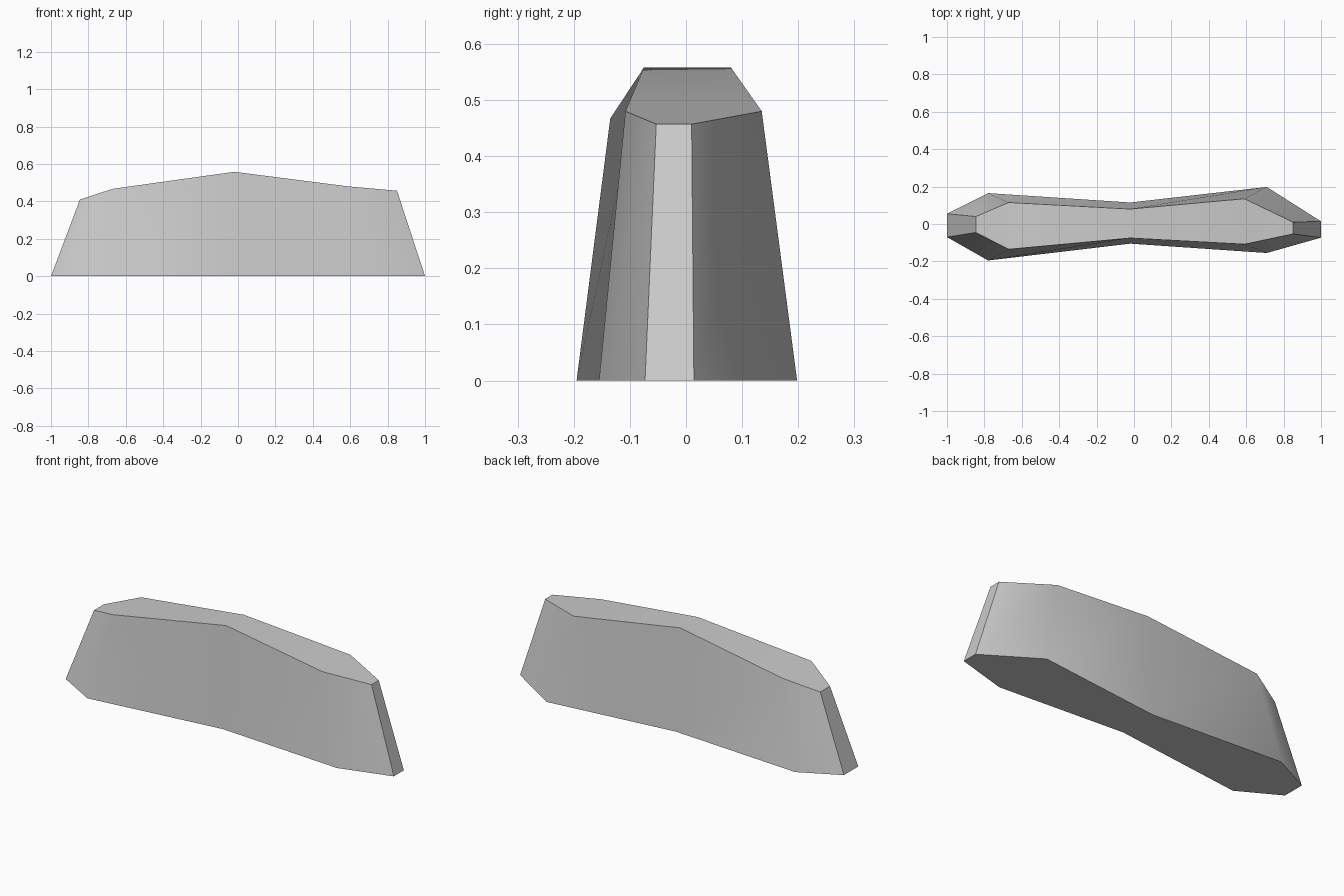
import bpy
import bmesh
import math

if "Cube" in bpy.data.objects:
    bpy.data.objects.remove(bpy.data.objects["Cube"], do_unlink=True)

# Plain grey material
GREY = (0.6, 0.6, 0.6, 1.0)
mat = bpy.data.materials.new("stone_grey")
mat.use_nodes = True
mat.diffuse_color = GREY
mat.node_tree.nodes["Principled BSDF"].inputs["Base Color"].default_value = GREY

# Cross-sections along the length: x, front y, back y, z
BASE = [(-1.0, -0.07, 0.055, 0), (-0.78, -0.195, 0.165, 0), (-0.02, -0.105, 0.115, 0),
        (0.71, -0.155, 0.198, 0), (1.0, -0.073, 0.014, 0)]
TOP = [(-0.845, -0.045, 0.04, 0.41), (-0.67, -0.135, 0.115, 0.467), (-0.02, -0.075, 0.08, 0.558),
       (0.59, -0.108, 0.135, 0.48), (0.85, -0.053, 0.01, 0.457)]


def rails(bm, sections):
    """Front and back rows of vertices for one outline."""
    front = [bm.verts.new((x, f, z)) for x, f, b, z in sections]
    back = [bm.verts.new((x, b, z)) for x, f, b, z in sections]
    return front, back


bm = bmesh.new()
base_front, base_back = rails(bm, BASE)
top_front, top_back = rails(bm, TOP)

# Underside
base_loop = base_front + base_back[::-1]
top_loop = top_front + top_back[::-1]
bm.faces.new(base_loop[::-1])

# Bent top, one strip per section
for i in range(len(TOP) - 1):
    bm.faces.new((top_front[i], top_front[i + 1], top_back[i + 1], top_back[i]))

# Sloping sides and end caps
count = len(base_loop)
for i in range(count):
    j = (i + 1) % count
    bm.faces.new((base_loop[i], base_loop[j], top_loop[j], top_loop[i]))

bmesh.ops.recalc_face_normals(bm, faces=bm.faces)
mesh = bpy.data.meshes.new("tapered_block")
bm.to_mesh(mesh)
bm.free()
mesh.materials.append(mat)

block = bpy.data.objects.new("tapered_block", mesh)
bpy.context.collection.objects.link(block)

# Soft bends, crisp rims and ends
bpy.ops.object.select_all(action='DESELECT')
block.select_set(True)
bpy.context.view_layer.objects.active = block
bpy.ops.object.shade_smooth_by_angle(angle=math.radians(42))
